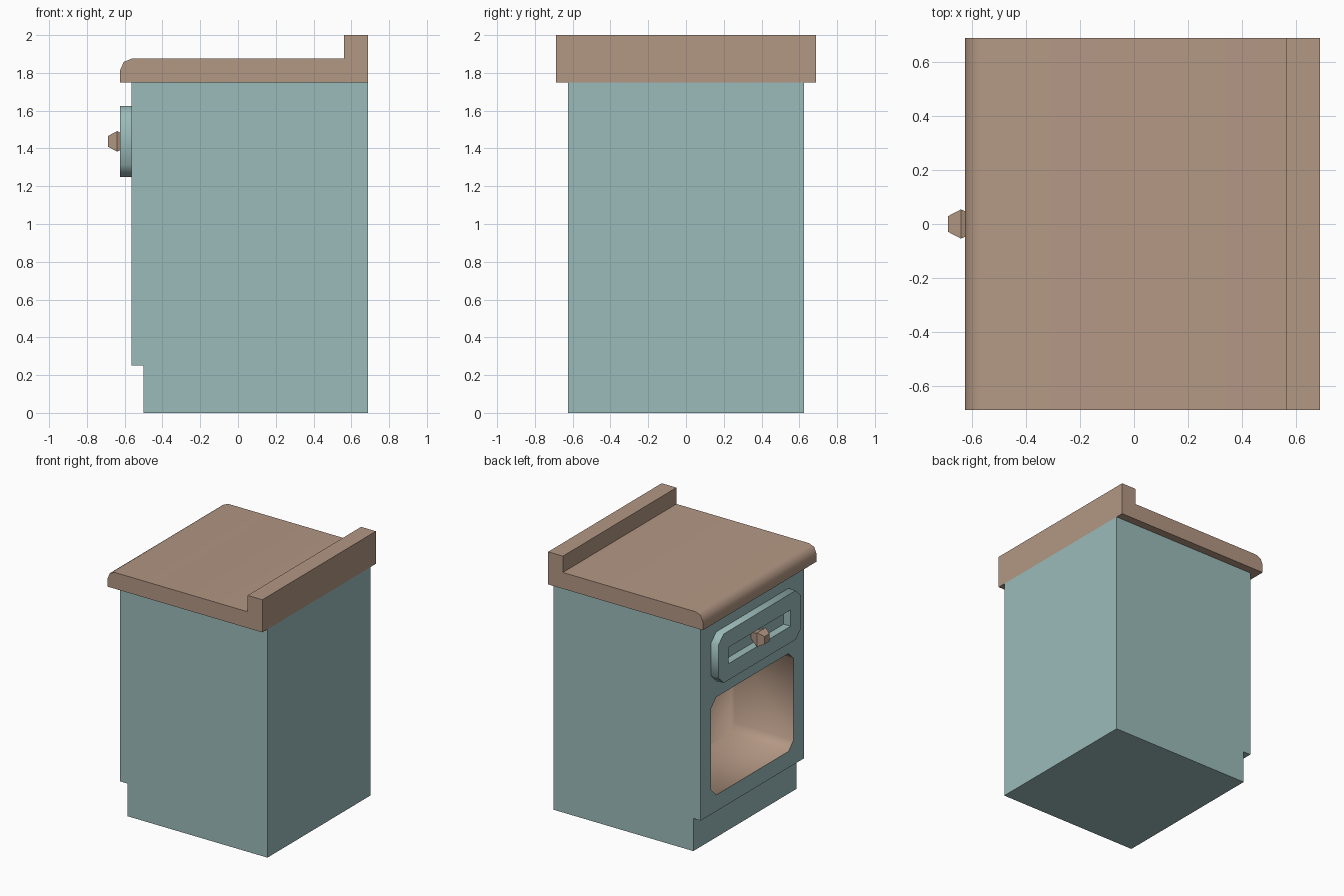
import bpy
import bmesh
from math import radians

cube = bpy.data.objects.get("Cube")
if cube:
    bpy.data.objects.remove(cube, do_unlink=True)


def material(name, rgb):
    mat = bpy.data.materials.new(name)
    mat.use_nodes = True
    color = (*rgb, 1)
    mat.diffuse_color = color
    mat.node_tree.nodes["Principled BSDF"].inputs["Base Color"].default_value = color
    return mat


teal = material("teal paint", (0.33, 0.50, 0.49))
brown = material("brown wood", (0.45, 0.31, 0.23))


def finish(name, bm, mat, smooth_angle=None, inward=False):
    bmesh.ops.recalc_face_normals(bm, faces=bm.faces)
    if inward:
        bm.faces.ensure_lookup_table()
        if bm.faces[-1].normal.x > 0:
            bmesh.ops.reverse_faces(bm, faces=bm.faces)
    mesh = bpy.data.meshes.new(name)
    bm.to_mesh(mesh)
    bm.free()
    mesh.materials.append(mat)
    obj = bpy.data.objects.new(name, mesh)
    bpy.context.collection.objects.link(obj)
    if smooth_angle:
        bpy.ops.object.select_all(action="DESELECT")
        obj.select_set(True)
        bpy.context.view_layer.objects.active = obj
        bpy.ops.object.shade_smooth_by_angle(angle=radians(smooth_angle))
    return obj


def outline(x, half, low, high, cut=0):
    """Rectangle facing -x, with optional cut corners."""
    if not cut:
        return [(x, half, low), (x, -half, low), (x, -half, high), (x, half, high)]
    h, c = half, cut
    return [(x, h - c, low), (x, c - h, low), (x, -h, low + c), (x, -h, high - c),
            (x, c - h, high), (x, h - c, high), (x, h, high - c), (x, h, low + c)]


def loop(bm, points):
    return [bm.verts.new(p) for p in points]


def pairs(verts):
    return zip(verts, verts[1:] + verts[:1])


def bridge(bm, a, b):
    for (a0, a1), (b0, b1) in zip(pairs(a), pairs(b)):
        bm.faces.new((a0, a1, b1, b0))


def fill_with_hole(bm, outer, inner):
    edges = []
    for ring in (outer, inner):
        for a, b in pairs(ring):
            edges.append(bm.edges.get((a, b)) or bm.edges.new((a, b)))
    bmesh.ops.triangle_fill(bm, use_beauty=True, use_dissolve=False, edges=edges,
                            normal=(-1, 0, 0))


def prism(bm, profile, half):
    """Extrude an x-z profile across the width."""
    a = loop(bm, [(x, -half, z) for x, z in profile])
    b = loop(bm, [(x, half, z) for x, z in profile])
    bm.faces.new(a)
    bm.faces.new(b)
    bridge(bm, a, b)
    return a, b


FRONT, BACK = -0.5625, 0.6875
PANEL = FRONT - 0.0625
OPENING = dict(half=0.5, low=0.375, high=1.125, cut=0.0625)

# Cabinet body with toe recess and an opening in its front
bm = bmesh.new()
a, b = prism(bm, [(FRONT, 1.75), (FRONT, 0.25), (-0.5, 0.25),
                  (-0.5, 0), (BACK, 0), (BACK, 1.75)], 0.625)
front = [b[1], a[1], a[0], b[0]]
bmesh.ops.delete(bm, geom=[bm.faces.get(front)], context="FACES_ONLY")
fill_with_hole(bm, front, loop(bm, outline(FRONT, **OPENING)))
finish("cabinet_body", bm, teal)

# Wooden lining of the open compartment
bm = bmesh.new()
rim = loop(bm, outline(FRONT, **OPENING))
rear = loop(bm, outline(FRONT + 0.5, **OPENING))
bridge(bm, rim, rear)
bm.faces.new(rear)
finish("compartment_lining", bm, brown, 180, inward=True)

# Drawer front with a sunken slot
bm = bmesh.new()
base = loop(bm, outline(FRONT, 0.5, 1.25, 1.625, 0.0625))
face = loop(bm, outline(PANEL, 0.5, 1.25, 1.625, 0.0625))
slot = loop(bm, outline(PANEL, 0.375, 1.375, 1.5))
floor = loop(bm, outline(FRONT - 0.003, 0.375, 1.375, 1.5))
bridge(bm, base, face)
fill_with_hole(bm, face, slot)
bridge(bm, slot, floor)
bm.faces.new(floor)
finish("drawer_front", bm, teal, 50)

# Faceted drawer knob
bm = bmesh.new()
rings = [loop(bm, outline(x, r, 1.4375 - r, 1.4375 + r))
         for x, r in ((FRONT, 0.02), (-0.64, 0.054), (-BACK, 0.029))]
for inner, outer in zip(rings, rings[1:]):
    bridge(bm, inner, outer)
bm.faces.new(rings[0])
bm.faces.new(rings[-1])
finish("drawer_knob", bm, brown)

# Countertop with rounded nose and raised back ledge
bm = bmesh.new()
prism(bm, [(PANEL, 1.75), (PANEL, 1.8125), (-0.605, 1.858), (FRONT, 1.875),
           (0.5625, 1.875), (0.5625, 2), (BACK, 2), (BACK, 1.75)], 0.6875)
finish("countertop", bm, brown, 55)
